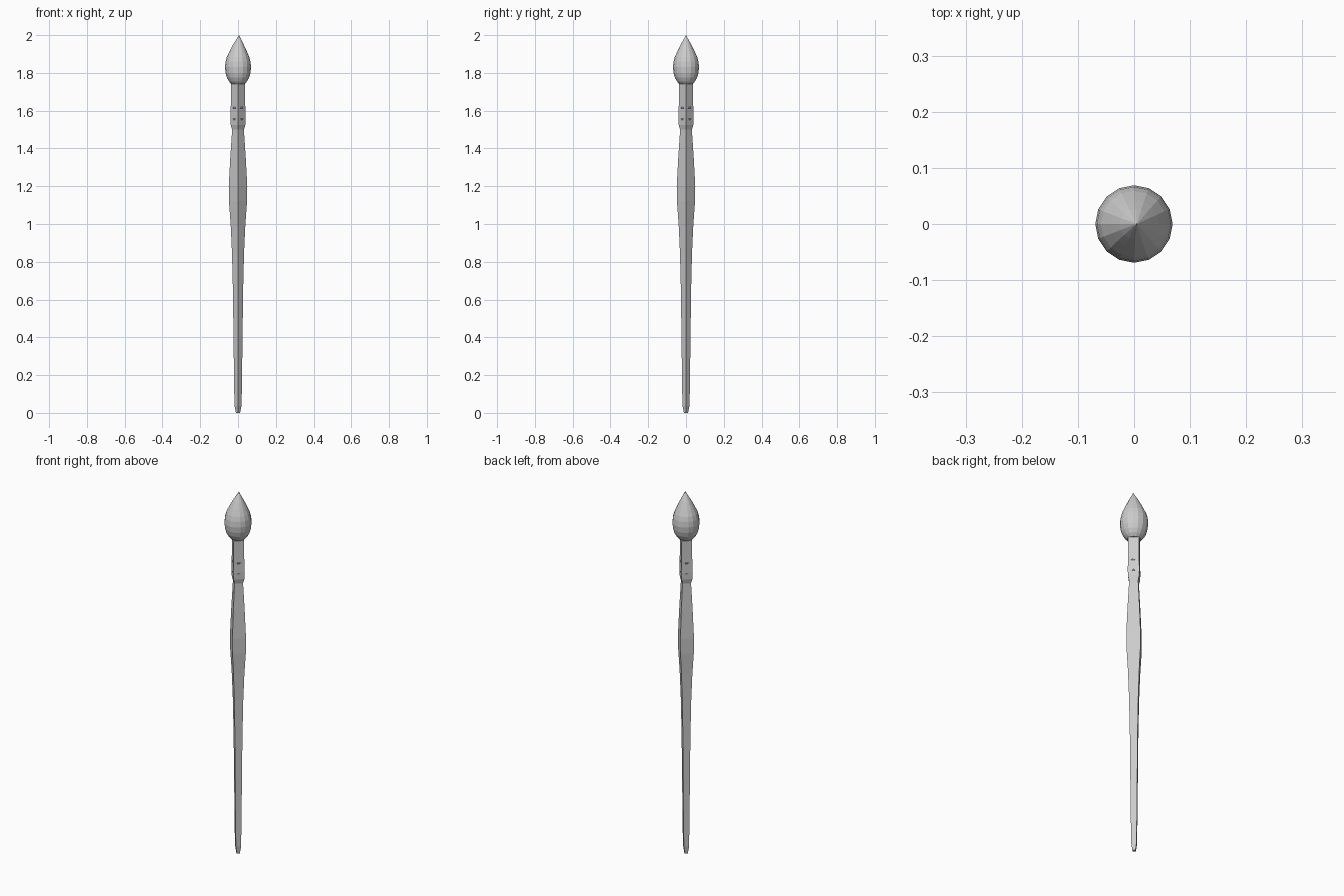
import bpy, bmesh
from math import cos, sin, tau

if "Cube" in bpy.data.objects:
    bpy.data.objects.remove(bpy.data.objects["Cube"])


def lathe(name, profile, sides):
    """Stack of rings from (z, radius, x offset) with capped ends; radius 0 makes a point."""
    bm = bmesh.new()
    rings = []
    for z, r, dx in profile:
        if r == 0:
            rings.append([bm.verts.new((dx, 0, z))] * sides)
        else:
            rings.append([bm.verts.new((dx + r * cos(tau * i / sides), r * sin(tau * i / sides), z))
                          for i in range(sides)])
    for a, b in zip(rings, rings[1:]):
        for i in range(sides):
            j = (i + 1) % sides
            corners = [a[i], a[j], b[j], b[i]]
            bm.faces.new(list(dict.fromkeys(corners)))
    for ring in (rings[0], rings[-1]):
        if ring[0] is not ring[1]:
            bm.faces.new(ring)
    bmesh.ops.recalc_face_normals(bm, faces=bm.faces)
    mesh = bpy.data.meshes.new(name)
    bm.to_mesh(mesh)
    bm.free()
    obj = bpy.data.objects.new(name, mesh)
    bpy.context.collection.objects.link(obj)
    return obj


# Four-sided tapered wooden handle
lathe("handle", [(z, r, 0) for z, r in [
    (0, .011), (.04, .019), (.25, .022), (.65, .027), (.85, .032), (1.0, .039),
    (1.12, .048), (1.2, .049), (1.35, .041), (1.5, .031)]], 4)

# Four-sided metal ferrule with a flared lower lip
lathe("ferrule", [(z, r, 0) for z, r in [
    (1.5, .031), (1.525, .039), (1.563, .040), (1.615, .0385), (1.745, .037)]], 4)

# Thin crimp rings just breaking through the ferrule faces
for name, z in (("lower_crimp", 1.555), ("upper_crimp", 1.615)):
    lathe(name, [(z - .005, .027, 0), (z - .002, .030, 0), (z + .002, .030, 0), (z + .005, .027, 0)], 16)

# Round bristle head, its point leaning slightly to +x
lathe("bristles", [
    (1.74, .034, 0), (1.755, .048, 0), (1.775, .059, 0), (1.80, .066, 0), (1.83, .069, 0),
    (1.86, .066, 0), (1.885, .059, 0), (1.92, .043, .001), (1.95, .028, .002),
    (1.98, .011, .004), (2.0, 0, .005)], 16)
